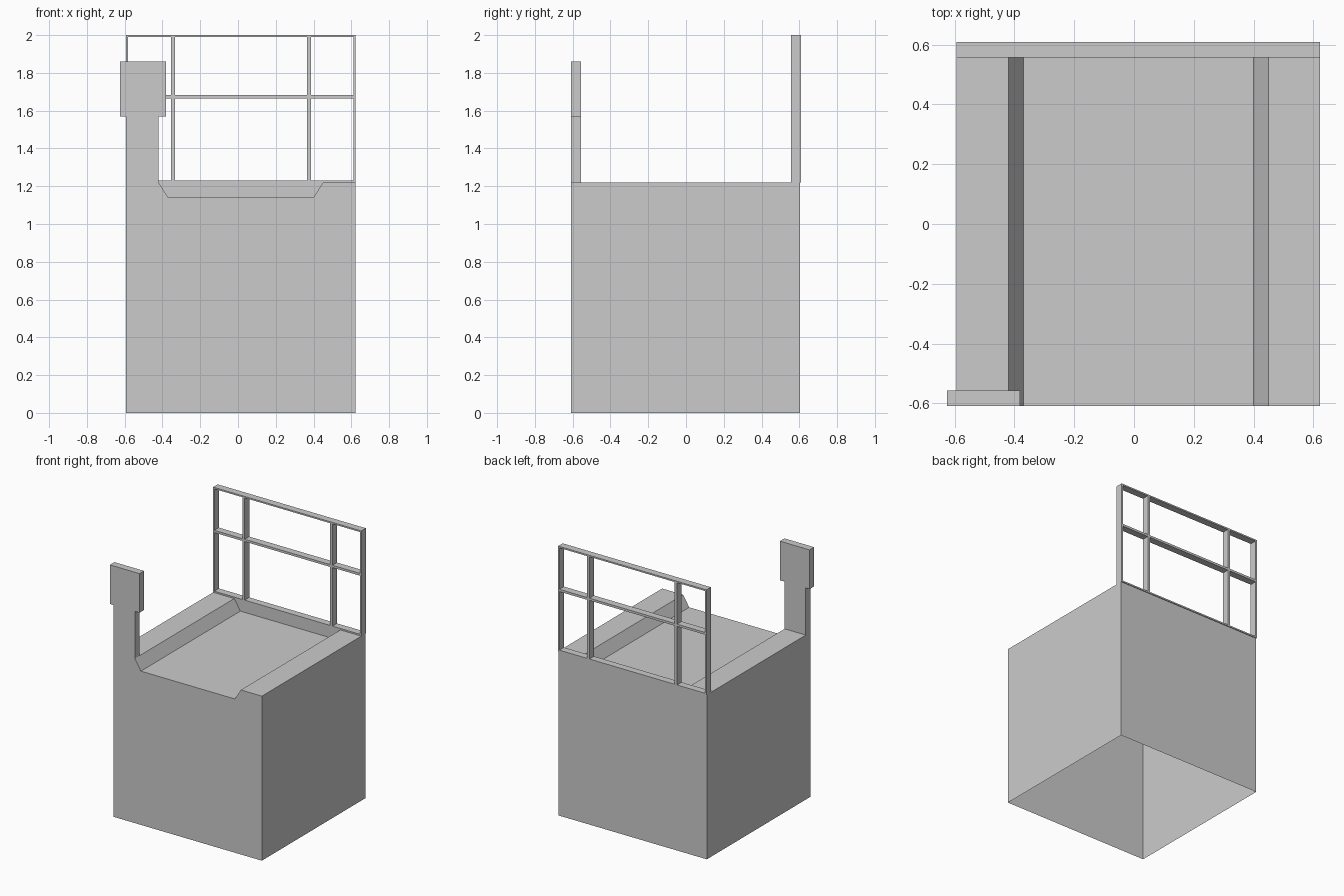
import bpy, bmesh

if "Cube" in bpy.data.objects:
    bpy.data.objects.remove(bpy.data.objects["Cube"])

LEFT, RIGHT = -0.593, 0.622
FRONT, BACK = -0.609, 0.609
RIM, FLOOR, TOP = 1.22, 1.14, 2.0
RAIL_Y = 0.556          # front of railing and back end of the trough
BODY_BACK = 0.603


def finish(name, bm):
    bmesh.ops.remove_doubles(bm, verts=bm.verts, dist=1e-5)
    bmesh.ops.recalc_face_normals(bm, faces=bm.faces)
    mesh = bpy.data.meshes.new(name)
    bm.to_mesh(mesh)
    bm.free()
    obj = bpy.data.objects.new(name, mesh)
    bpy.context.collection.objects.link(obj)
    return obj


def sweep(bm, profile, y0, y1, front=True, back=True):
    """Run an x-z profile along y; its closing (last to first) side stays open."""
    a = [bm.verts.new((x, y0, z)) for x, z in profile]
    b = [bm.verts.new((x, y1, z)) for x, z in profile]
    for i in range(len(profile) - 1):
        bm.faces.new((a[i], a[i + 1], b[i + 1], b[i]))
    if front:
        bm.faces.new(a)
    if back:
        bm.faces.new(b[::-1])


# Body: hollow shell, open underneath, with a sloped trough open to the front
trough = [(0.45, RIM), (0.40, FLOOR), (-0.37, FLOOR), (-0.42, RIM)]
bm = bmesh.new()
sweep(bm, [(RIGHT, 0), (RIGHT, RIM)] + trough + [(LEFT, RIM), (LEFT, 0)],
      FRONT, RAIL_Y, back=False)
bm.faces.new([bm.verts.new((x, RAIL_Y, z)) for x, z in trough])
sweep(bm, [(RIGHT, 0), (RIGHT, RIM), (LEFT, RIM), (LEFT, 0)],
      RAIL_Y, BODY_BACK, front=False)
finish("body", bm)

# Control panel: post with a wider head at the front left
bm = bmesh.new()
sweep(bm, [(-0.42, RIM), (-0.42, 1.57), (-0.381, 1.57), (-0.381, 1.86),
           (-0.625, 1.86), (-0.625, 1.57), (LEFT, 1.57), (LEFT, RIM)],
      FRONT, -0.556)
finish("control_panel", bm)


def bar(name, x0, x1, z0, z1):
    bm = bmesh.new()
    bmesh.ops.create_cube(bm, size=1)
    for v in bm.verts:
        v.co = ((x0 + x1) / 2 + v.co.x * (x1 - x0),
                (RAIL_Y + BACK) / 2 + v.co.y * (BACK - RAIL_Y),
                (z0 + z1) / 2 + v.co.z * (z1 - z0))
    finish(name, bm)


# Railing: horizontal rails and upright posts along the back edge
for name, z0, z1 in (("bottom_rail", RIM, 1.231), ("middle_rail", 1.665, 1.682),
                     ("top_rail", 1.989, TOP)):
    bar(name, LEFT, RIGHT, z0, z1)
for name, x0, x1 in (("left_post", LEFT, LEFT + 0.01),
                     ("inner_left_post", -0.354, -0.334),
                     ("inner_right_post", 0.366, 0.386),
                     ("right_post", RIGHT - 0.01, RIGHT)):
    bar(name, x0, x1, RIM, TOP)
